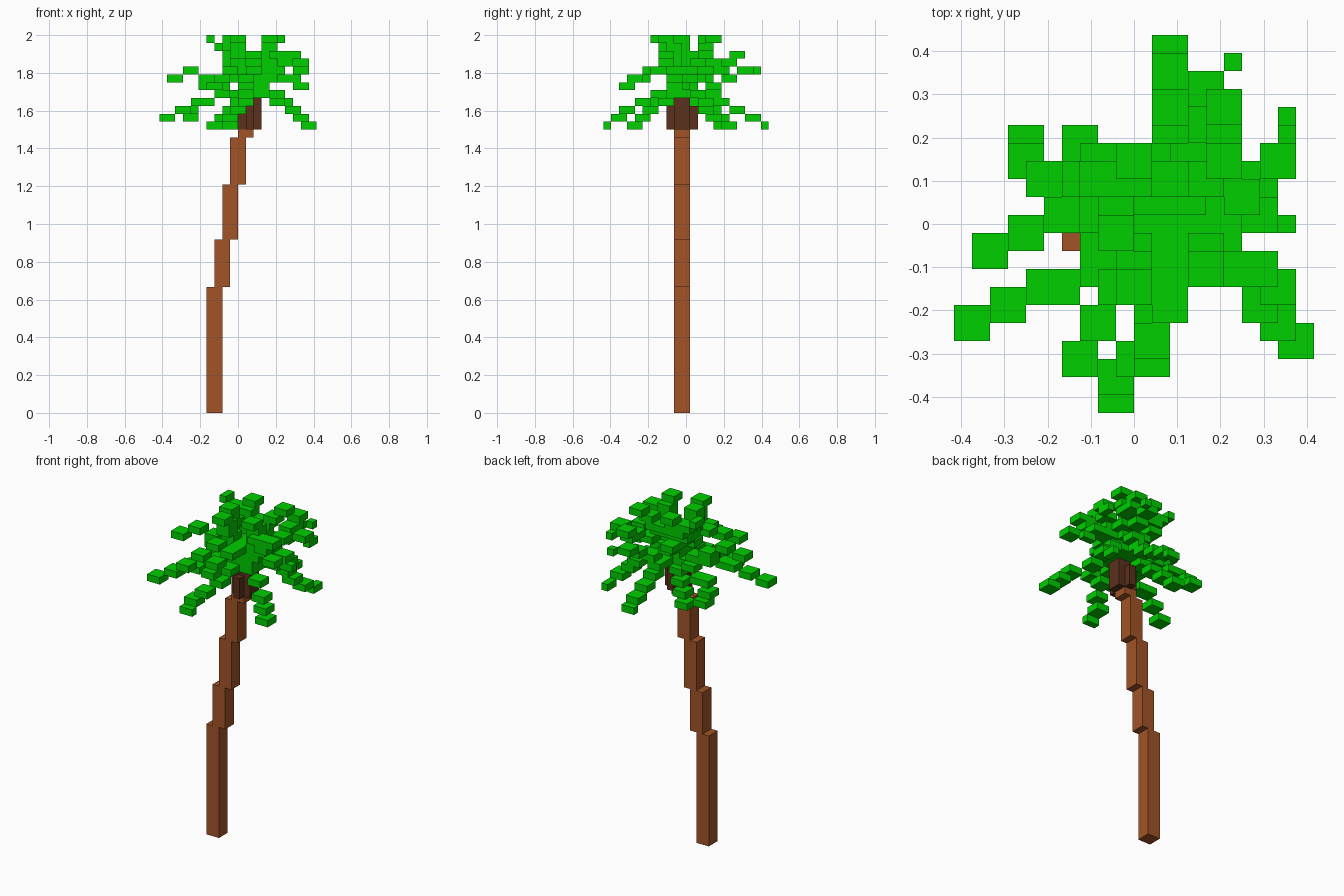
import bpy
import bmesh
from itertools import product
from math import ceil
from mathutils import Vector

U = 2 / 48          # edge of one voxel
ROWS = 10.5         # half the depth in voxels

if "Cube" in bpy.data.objects:
    bpy.data.objects.remove(bpy.data.objects["Cube"], do_unlink=True)


def material(name, color):
    mat = bpy.data.materials.new(name)
    mat.use_nodes = True
    mat.diffuse_color = (*color, 1)
    mat.node_tree.nodes["Principled BSDF"].inputs["Base Color"].default_value = (*color, 1)
    return mat


def block(x, y, z, sx=2, sy=2, sz=1):
    """Set of voxels filling a box."""
    return set(product(range(x, x + sx), range(y, y + sy), range(z, z + sz)))


def voxel_object(name, cells, mat):
    """Mesh with only the exposed faces of a set of voxels."""
    bm = bmesh.new()
    cache = {}

    def vert(corner):
        key = tuple(corner)
        if key not in cache:
            x, y, z = corner
            cache[key] = bm.verts.new((x * U, (y - ROWS) * U, z * U))
        return cache[key]

    for cell in sorted(cells):
        for axis, side in product(range(3), (0, 1)):
            near = list(cell)
            near[axis] += 2 * side - 1
            if tuple(near) in cells:
                continue
            ring = []
            for a, b in ((0, 0), (1, 0), (1, 1), (0, 1)):
                corner = list(cell)
                corner[axis] += side
                corner[(axis + 1) % 3] += a
                corner[(axis + 2) % 3] += b
                ring.append(vert(corner))
            bm.faces.new(ring if side else ring[::-1])
    bmesh.ops.dissolve_limit(bm, angle_limit=0.01, verts=bm.verts[:], edges=bm.edges[:])
    mesh = bpy.data.meshes.new(name)
    bm.to_mesh(mesh)
    bm.free()
    mesh.materials.append(mat)
    obj = bpy.data.objects.new(name, mesh)
    bpy.context.collection.objects.link(obj)


def frond(*points, tip=(2, 2)):
    """Staircase of flat blocks along a path, ending in a tip block."""
    cells = set()
    for a, b in zip(points, points[1:]):
        a, b = Vector(a), Vector(b)
        d = b - a
        count = ceil(max(abs(d.x) / 2, abs(d.y) / 2, abs(d.z)))
        for i in range(count):
            cells |= block(*(round(c) for c in a.lerp(b, i / count)))
    return cells | block(*points[-1], *tip)


bark = material("bark brown", (0.36, 0.088, 0.02))
dark = material("dark brown", (0.105, 0.03, 0.011))
green = material("leaf green", (0.0, 0.62, 0.0))

# Leaning trunk: each section steps one voxel sideways
heights = (0, 16, 22, 29, 35, 36)
trunk = set()
for i, (low, high) in enumerate(zip(heights, heights[1:])):
    trunk |= block(i - 4, 9, low, sz=high - low)
voxel_object("trunk", trunk, bark)

# Dark cross-shaped crown base with a taller core
crown = block(1, 9, 36, sz=4) | block(1, 8, 36, 1, 4, 3) | block(0, 9, 36, sz=3)
voxel_object("crown_base", crown, dark)

# Fronds radiating from the crown
top = (1, 9, 40)
leaves = block(0, 8, 40, 4, 4)

# Drooping fronds
leaves |= frond(top, (-3, 7, 40), (-5, 6, 39), (-6, 6, 39), (-8, 5, 38), (-10, 4, 37))
leaves |= frond(top, (-3, 11, 40), (-5, 12, 39), (-6, 12, 39), (-7, 13, 38), (-7, 14, 37))
leaves |= frond(top, (1, 13, 40), (1, 14, 39), (1, 16, 38), (1, 18, 37), (1, 20, 36), tip=(2, 1))
leaves |= frond(top, (4, 11, 40), (6, 12, 38), (7, 13, 37), (8, 15, 36), tip=(1, 2))
leaves |= frond(top, (4, 7, 39), (6, 5, 38), (7, 4, 37), (8, 3, 36))
leaves |= frond(top, (0, 6, 40), (0, 4, 39), (-1, 2, 38), (-2, 1, 37), (-2, 0, 36), tip=(2, 1))
leaves |= frond(top, (-1, 11, 39), (-2, 12, 38), (-3, 13, 37), (-4, 14, 36))

# Arching middle fronds
leaves |= frond(top, (-3, 10, 41), (-5, 10, 42), (-7, 9, 43), (-9, 8, 42))
leaves |= frond(top, (2, 13, 41), (3, 15, 42), (3, 17, 43)) | block(5, 19, 43, 1, 1)
leaves |= frond(top, (4, 10, 42), (7, 10, 41), tip=(2, 1))
leaves |= frond(top, (3, 8, 42), (5, 7, 44), (7, 6, 43))
leaves |= frond(top, (-1, 8, 42), (-2, 6, 43), (-3, 4, 42), (-4, 2, 41))
leaves |= frond(top, (1, 7, 43), (1, 5, 43), (0, 3, 42), (0, 2, 41))
leaves |= frond(top, (0, 12, 42), (-1, 13, 43))
leaves |= frond(top, (-3, 8, 40), (-5, 10, 41))

# Upright fronds
leaves |= frond(top, (3, 8, 44), (4, 7, 45), (6, 7, 45))
leaves |= frond(top, (4, 10, 43), (5, 11, 44), (7, 13, 44), (8, 14, 43), tip=(1, 2))
leaves |= frond(top, (3, 12, 43), (4, 15, 44), (4, 16, 45))
leaves |= frond(top, (-1, 8, 44), (-1, 6, 47))
leaves |= frond(top, (-2, 10, 44), (-2, 9, 47))
leaves |= frond(top, (-1, 11, 43), (-3, 12, 46), (-4, 12, 47), tip=(1, 2))
leaves |= frond(top, (2, 11, 44), (3, 12, 46), (4, 13, 47))
leaves |= frond(top, (3, 8, 45), (3, 7, 47))
leaves |= frond(top, (0, 11, 44), (-1, 13, 47))
voxel_object("fronds", leaves - crown, green)
